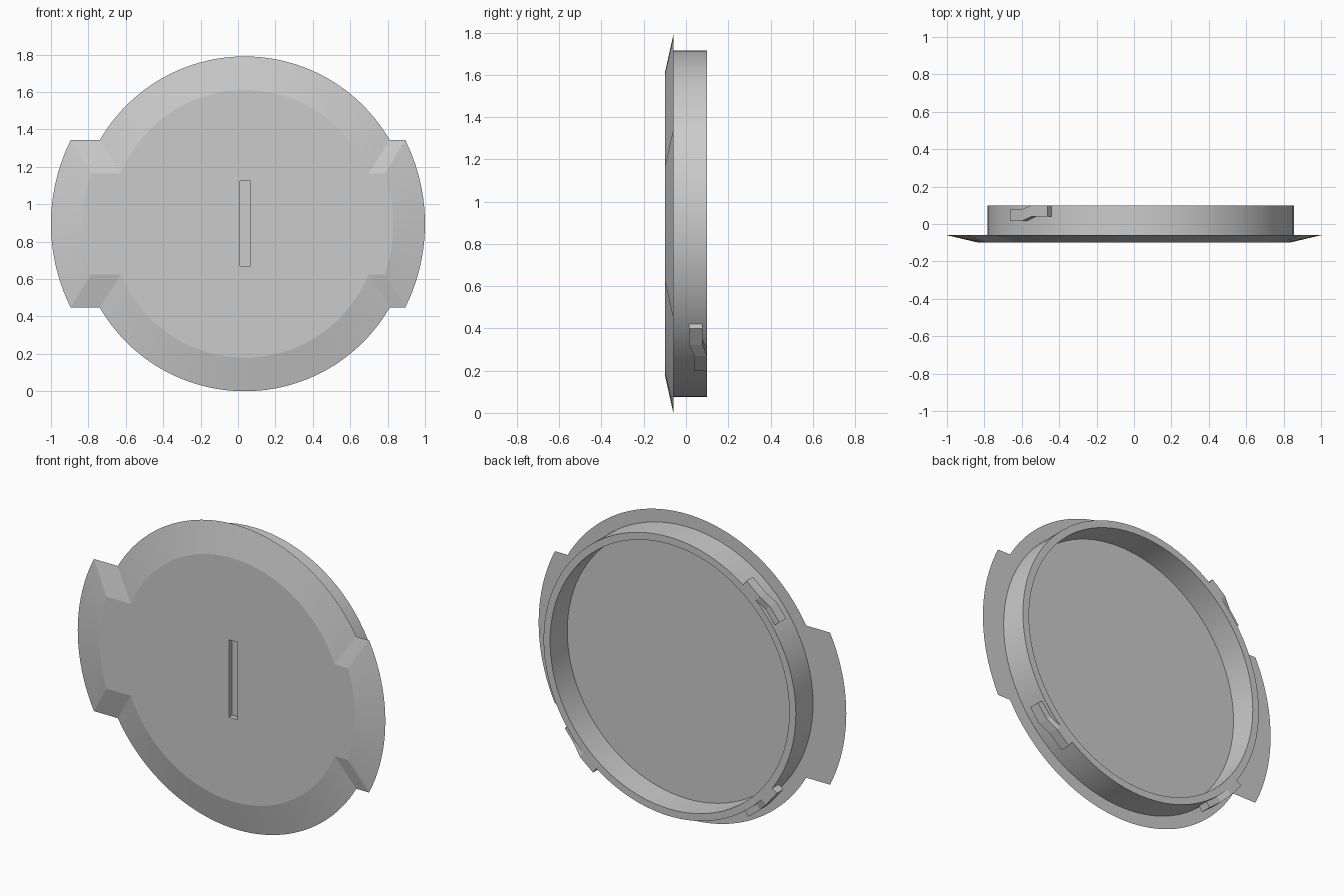
import bpy, bmesh, math

if "Cube" in bpy.data.objects:
    bpy.data.objects.remove(bpy.data.objects["Cube"], do_unlink=True)

CX, CZ = 0.036, 0.895           # centre of the round body
FRONT, BACK, RIM = -0.1, -0.06, 0.1

grey = bpy.data.materials.new("plain_grey")
grey.use_nodes = True
grey.diffuse_color = (0.6, 0.6, 0.6, 1)
grey.node_tree.nodes["Principled BSDF"].inputs["Base Color"].default_value = (0.6, 0.6, 0.6, 1)


def finish(name, bm):
    bmesh.ops.recalc_face_normals(bm, faces=bm.faces)
    mesh = bpy.data.meshes.new(name)
    bm.to_mesh(mesh)
    bm.free()
    mesh.materials.append(grey)
    obj = bpy.data.objects.new(name, mesh)
    bpy.context.collection.objects.link(obj)
    return obj


def activate(obj):
    bpy.ops.object.select_all(action='DESELECT')
    obj.select_set(True)
    bpy.context.view_layer.objects.active = obj


def smooth(obj, degrees):
    activate(obj)
    bpy.ops.object.shade_smooth_by_angle(angle=math.radians(degrees))


def arc(cx, radius, start, end, steps):
    return [(cx + radius * math.cos(start + (end - start) * i / steps),
             CZ + radius * math.sin(start + (end - start) * i / steps))
            for i in range(steps + 1)]


def outline(body_radius, ear_radius, half_height):
    """Round body with a wider ear on each side, between two heights."""
    a = math.asin(half_height / body_radius)
    e = math.asin(half_height / ear_radius)
    pi = math.pi
    return (arc(CX, body_radius, a, pi - a, 48) + arc(0, ear_radius, pi - e, pi + e, 20)
            + arc(CX, body_radius, pi + a, 2 * pi - a, 48) + arc(0, ear_radius, -e, e, 20))


def bridge(bm, a, b):
    for i in range(len(a)):
        j = (i + 1) % len(a)
        bm.faces.new((a[i], a[j], b[j], b[i]))


# Cover plate: wide flat back, sloping to a smaller front face
bm = bmesh.new()
loops = [[bm.verts.new((x, y, z)) for x, z in outline(*sizes)]
         for y, sizes in ((BACK, (0.895, 1.0, 0.447)), (FRONT, (0.715, 0.83, 0.27)))]
bridge(bm, *loops)
for loop in loops:
    bm.faces.new(loop)
cover = finish("cover_plate", bm)

# Coin slot sunk into the front face
bm = bmesh.new()
bmesh.ops.create_cube(bm, size=1)
for v in bm.verts:
    v.co = (0.038 + v.co.x * 0.055, FRONT + v.co.y * 0.06, 0.897 + v.co.z * 0.455)
cutter = finish("slot_cutter", bm)
cutter.hide_render = True
activate(cover)
cut = cover.modifiers.new("slot", 'BOOLEAN')
cut.operation, cut.solver, cut.object = 'DIFFERENCE', 'EXACT', cutter
bpy.ops.object.modifier_apply(modifier=cut.name)
bpy.data.objects.remove(cutter, do_unlink=True)
smooth(cover, 9)

# Ring wall standing on the back of the plate
bm = bmesh.new()
profile = ((0.82, BACK), (0.82, RIM), (0.778, RIM), (0.778, BACK))
circles = []
for radius, y in profile:
    circles.append([bm.verts.new((x, y, z)) for x, z in arc(CX, radius, 0, 2 * math.pi, 96)[:-1]])
for k in range(3):
    bridge(bm, circles[k], circles[k + 1])
smooth(finish("ring_wall", bm), 30)

# Three stepped locking clips around the ring
STEPS = ((-9.4, 0.04, 0.1), (-2, 0.04, 0.1), (3, 0.015, 0.078), (9.6, 0.015, 0.078))
for name, middle in (("upper_right_clip", 135), ("lower_right_clip", 225), ("lower_left_clip", 315)):
    bm = bmesh.new()
    sections = []
    for offset, low, high in STEPS:
        t = math.radians(middle + offset)
        sections.append([bm.verts.new((CX + r * math.cos(t), y, CZ + r * math.sin(t)))
                         for r, y in ((0.8, low), (0.857, low), (0.857, high), (0.8, high))])
    for a, b in zip(sections, sections[1:]):
        bridge(bm, a, b)
    bm.faces.new(sections[0])
    bm.faces.new(sections[-1])
    finish(name, bm)
